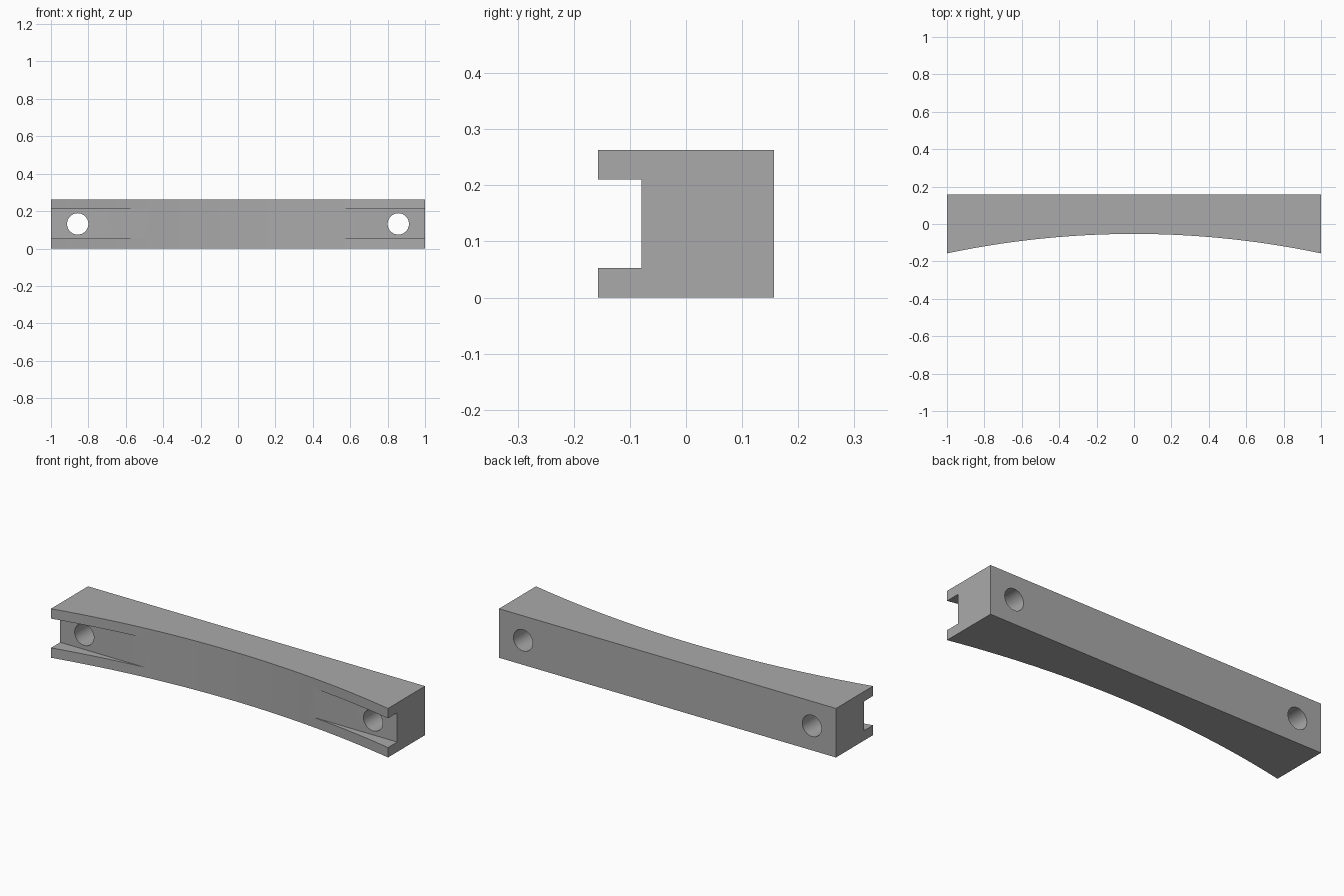
import bpy, bmesh, math

cube = bpy.data.objects.get("Cube")
if cube:
    bpy.data.objects.remove(cube, do_unlink=True)

HALF_DEPTH, HEIGHT, SAG = 0.157, 0.263, 0.104
RADIUS = (1 + SAG ** 2) / (2 * SAG)
SEGMENTS = 48

grey = bpy.data.materials.new("plain grey")
grey.use_nodes = True
colour = (0.4, 0.4, 0.4, 1)
grey.diffuse_color = colour
grey.node_tree.nodes["Principled BSDF"].inputs["Base Color"].default_value = colour


def cut(target, cutter):
    """Subtract the cutter from the target, then discard it."""
    cutter.hide_render = True
    mod = target.modifiers.new("cut", "BOOLEAN")
    mod.operation = "DIFFERENCE"
    mod.solver = "EXACT"
    mod.object = cutter
    bpy.context.view_layer.objects.active = target
    bpy.ops.object.modifier_apply(modifier=mod.name)
    bpy.data.objects.remove(cutter, do_unlink=True)


# Bar: flat back, concave arc along the front, extruded upward
half_angle = math.asin(1 / RADIUS)
centre_y = -HALF_DEPTH + SAG - RADIUS
bm = bmesh.new()
profile = [(1, HALF_DEPTH), (-1, HALF_DEPTH)]
for i in range(SEGMENTS + 1):
    a = half_angle * (2 * i / SEGMENTS - 1)
    profile.append((RADIUS * math.sin(a), -HALF_DEPTH + SAG + RADIUS * (1 - math.cos(a)) * -1))
base = bm.faces.new([bm.verts.new((x, y, 0)) for x, y in profile])
top = bmesh.ops.extrude_face_region(bm, geom=[base])
verts = [v for v in top["geom"] if isinstance(v, bmesh.types.BMVert)]
bmesh.ops.translate(bm, verts=verts, vec=(0, 0, HEIGHT))
bmesh.ops.recalc_face_normals(bm, faces=bm.faces[:])
mesh = bpy.data.meshes.new("curved_bar")
bm.to_mesh(mesh)
bm.free()
mesh.materials.append(grey)
bar = bpy.data.objects.new("curved_bar", mesh)
bpy.context.collection.objects.link(bar)

# Flat-bottomed slot, which runs out where the arc rises above its floor
bpy.ops.mesh.primitive_cube_add(size=1, location=(0, -0.179, HEIGHT / 2))
slot = bpy.context.object
slot.name = "slot_cutter"
slot.scale = (2.2, 0.2, 0.157)
slot.data.materials.append(grey)
cut(bar, slot)

# Bolt hole through each end
for side in (-1, 1):
    bpy.ops.mesh.primitive_cylinder_add(vertices=48, radius=0.057, depth=1,
                                        location=(side * 0.857, 0, HEIGHT / 2),
                                        rotation=(math.pi / 2, 0, 0))
    hole = bpy.context.object
    hole.name = "hole_cutter"
    hole.data.materials.append(grey)
    cut(bar, hole)

bpy.ops.object.select_all(action="DESELECT")
bar.select_set(True)
bpy.context.view_layer.objects.active = bar
bpy.ops.object.shade_smooth_by_angle(angle=math.radians(30))
